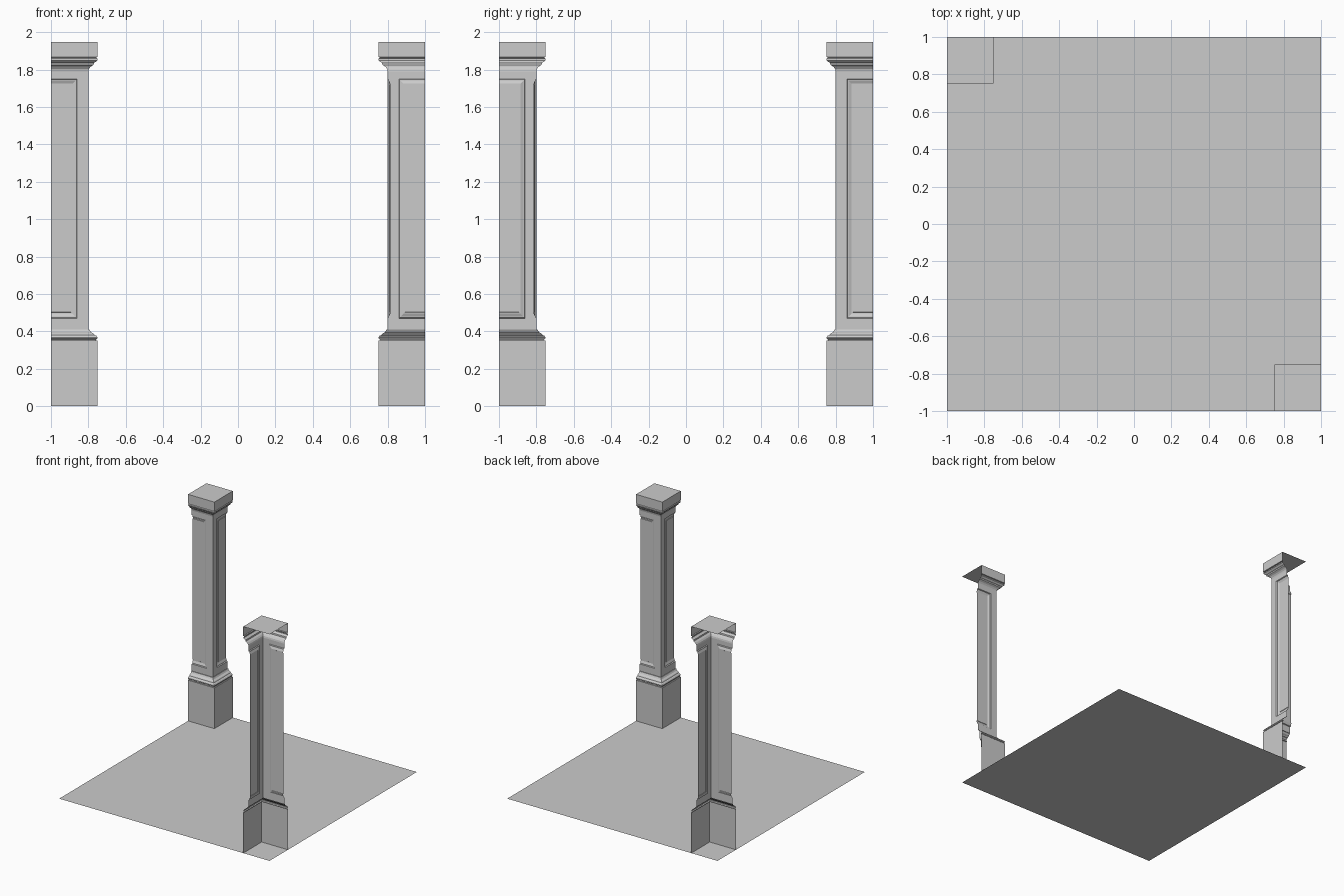
import bpy, bmesh

if "Cube" in bpy.data.objects:
    bpy.data.objects.remove(bpy.data.objects["Cube"])

# half-column mouldings: (distance from outer corner, height)
BASE = [(.25, 0), (.25, .35), (.241, .35), (.241, .356), (.248, .361), (.249, .368),
        (.242, .377), (.232, .381), (.228, .388), (.214, .396), (.206, .41), (.2, .41)]
CAP = [(.2, 1.79), (.203, 1.803), (.212, 1.815), (.228, 1.825), (.23, 1.836), (.238, 1.84),
       (.248, 1.849), (.248, 1.858), (.24, 1.865), (.25, 1.867), (.25, 1.947)]
# nested panel frames: (width, bottom, top, face distance)
PANEL = [(.2, .41, 1.79, .2), (.14, .47, 1.75, .2), (.136, .474, 1.746, .192),
         (.13, .48, 1.74, .192), (.114, .496, 1.724, .185), (.108, .502, 1.718, .185),
         (.106, .504, 1.716, .188)]


def make_object(name, bm):
    bmesh.ops.remove_doubles(bm, verts=bm.verts, dist=1e-5)
    mesh = bpy.data.meshes.new(name)
    bm.to_mesh(mesh)
    bm.free()
    ob = bpy.data.objects.new(name, mesh)
    bpy.context.collection.objects.link(ob)
    return ob


def bridge(bm, rows, flip=False):
    for a, b in zip(rows, rows[1:]):
        for i in range(len(a) - 1):
            q = [a[i], a[i + 1], b[i + 1], b[i]]
            bm.faces.new(q[::-1] if flip else q)


def quarter_column(name, sign):
    # sign +1: corner at (-1, 1); sign -1: the same turned half a circle
    bm = bmesh.new()

    def vert(u, v, z):
        return bm.verts.new((sign * (u - 1), sign * (1 - v), z))

    # plinth with base moulding, and capital
    for profile in (BASE, CAP):
        bridge(bm, [[vert(0, r, z), vert(r, r, z), vert(r, 0, z)] for r, z in profile])
    # top slab face
    r, z = CAP[-1]
    bm.faces.new([vert(0, r, z), vert(r, r, z), vert(r, 0, z), vert(0, 0, z)])
    # shaft: two faces with stepped recessed panels
    for swap in (False, True):
        rows = []
        for w, z0, z1, d in PANEL:
            pts = [(0, z0), (w, z0), (w, z1), (0, z1)]
            rows.append([vert(d, p, h) if swap else vert(p, d, h) for p, h in pts])
        bridge(bm, rows, swap)
        bm.faces.new(rows[-1][::-1] if swap else rows[-1])
    return make_object(name, bm)


quarter_column("back_left_column", 1)
quarter_column("front_right_column", -1)

# floor
bm = bmesh.new()
bmesh.ops.create_grid(bm, x_segments=1, y_segments=1, size=1)
make_object("floor", bm)
